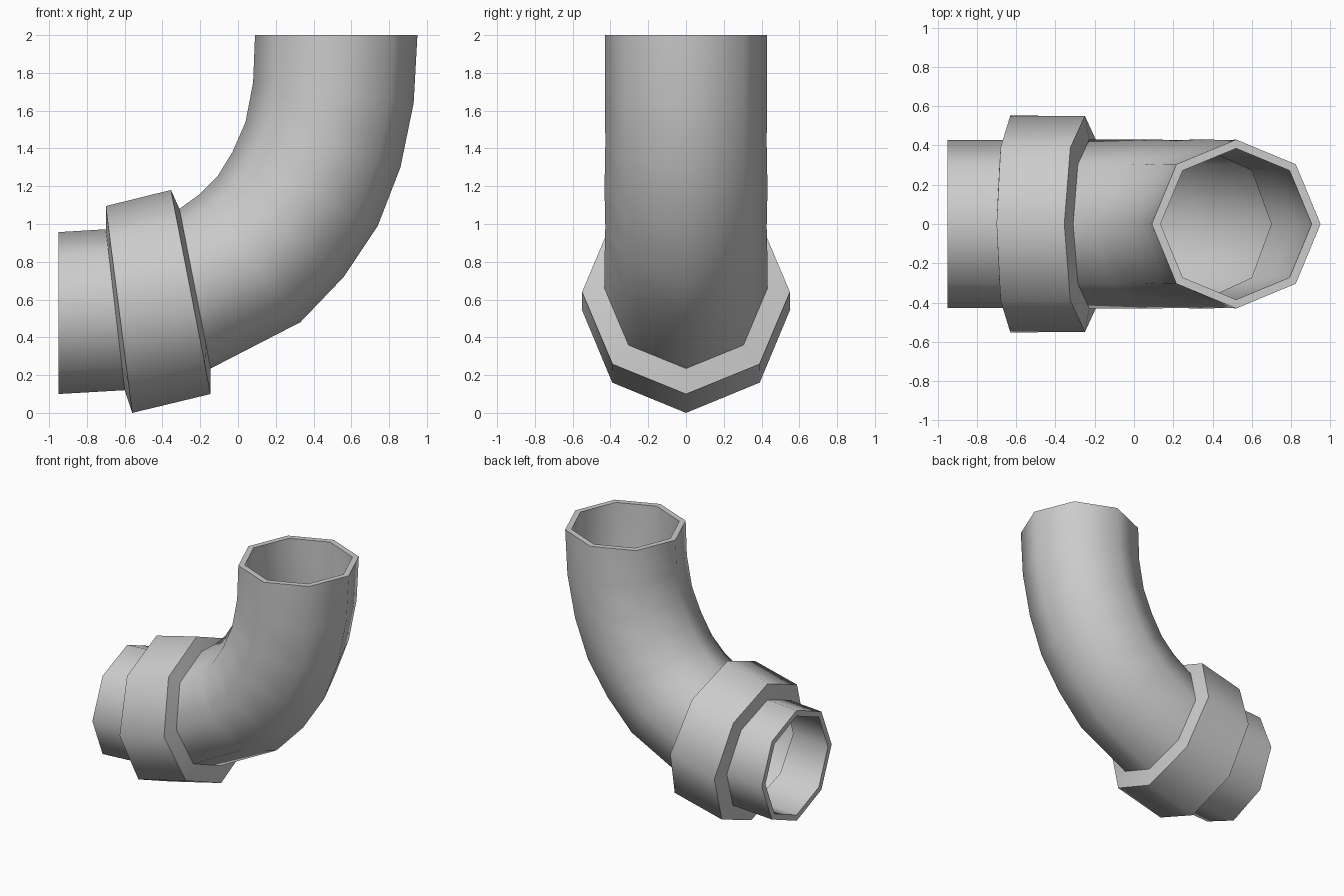
import bpy
import bmesh
import math
from mathutils import Vector

if "Cube" in bpy.data.objects:
    bpy.data.objects.remove(bpy.data.objects["Cube"])

SIDES = 8

# each ring: inner-bend point (x, z) and outer-bend point (x, z)
stub = [((-0.95, 0.957), (-0.95, 0.10)), ((-0.70, 0.972), (-0.60, 0.12))]
collar = [((-0.70, 1.095), (-0.56, 0.0)), ((-0.355, 1.18), (-0.145, 0.10))]
bend = [((-0.31, 1.08), (-0.145, 0.235)), ((-0.20, 1.16), (0.33, 0.48)),
        ((-0.11, 1.25), (0.56, 0.72)), ((-0.03, 1.38), (0.74, 0.99)),
        ((0.04, 1.54), (0.86, 1.30)), ((0.08, 1.75), (0.93, 1.64)),
        ((0.09, 2.0), (0.95, 2.0))]


def ring(pair, scale=1.0):
    a, b = (Vector((p[0], 0, p[1])) for p in pair)
    mid, half = (a + b) / 2, (a - b) / 2 * scale
    side = Vector((0, half.length, 0))
    return [mid + half * math.cos(t) + side * math.sin(t)
            for t in (2 * math.pi * i / SIDES for i in range(SIDES))]


def loft(name, rings):
    bm = bmesh.new()
    loops = [[bm.verts.new(p) for p in r] for r in rings]
    for a, b in zip(loops, loops[1:]):
        for i in range(SIDES):
            j = (i + 1) % SIDES
            bm.faces.new((a[i], b[i], b[j], a[j]))
    mesh = bpy.data.meshes.new(name)
    bm.to_mesh(mesh)
    bm.free()
    obj = bpy.data.objects.new(name, mesh)
    bpy.context.collection.objects.link(obj)
    bpy.ops.object.select_all(action='DESELECT')
    obj.select_set(True)
    bpy.context.view_layer.objects.active = obj
    bpy.ops.object.shade_smooth_by_angle(angle=math.radians(50))
    return obj


# outer pipe with its raised collar
loft("elbow_pipe", [ring(p) for p in stub + collar + bend])

# bore walls: flat rim at the mouth, then the inner wall
BORE = 0.895
loft("lower_mouth_lining",
     [ring(stub[1], BORE), ring(stub[0], BORE), ring(stub[0])])
loft("upper_mouth_lining",
     [ring(bend[-1])] + [ring(p, BORE) for p in reversed(bend[3:])])
